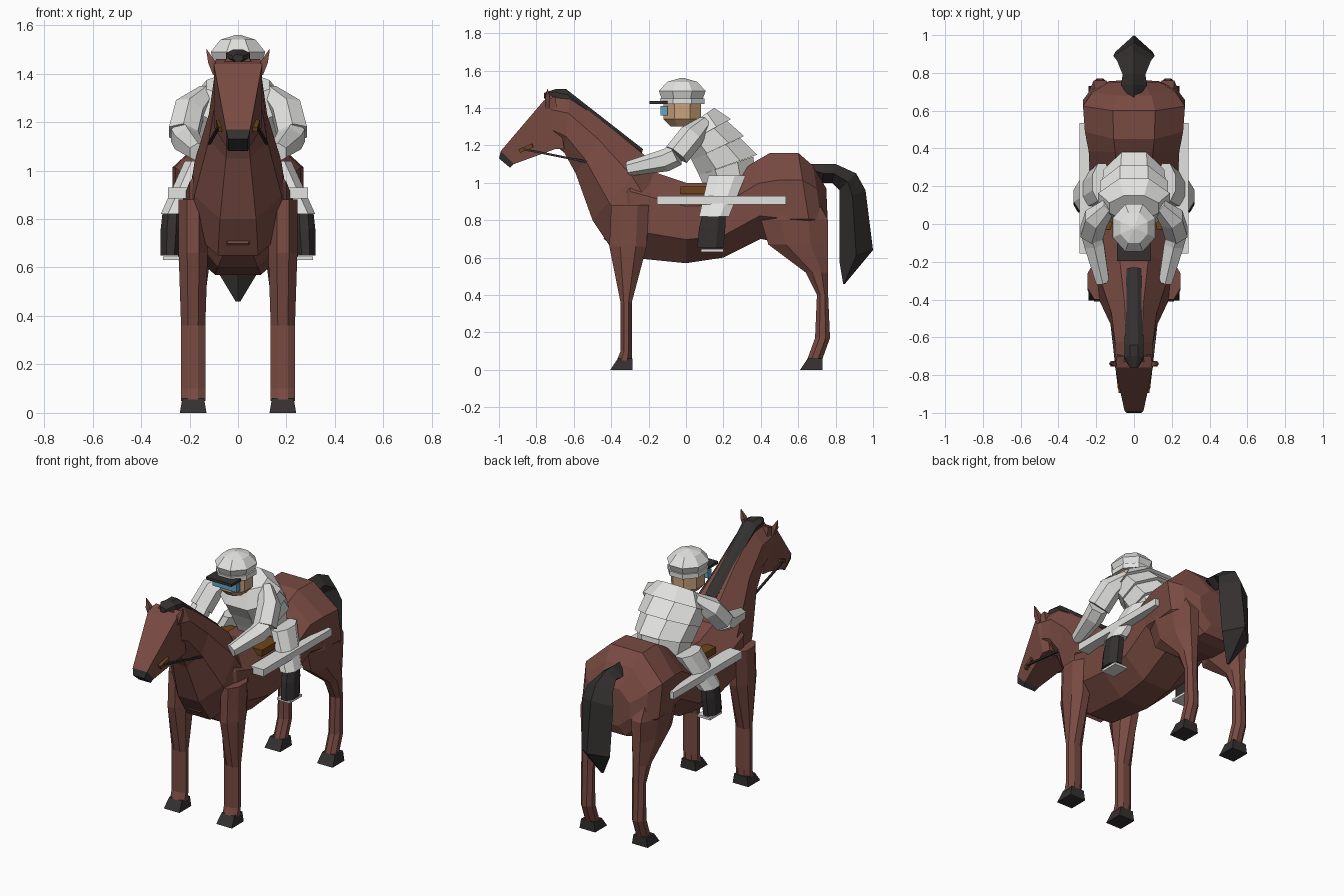
import bpy, bmesh, math
from mathutils import Vector

cube = bpy.data.objects.get("Cube")
if cube:
    bpy.data.objects.remove(cube, do_unlink=True)


def material(name, red, green, blue_part):
    mat = bpy.data.materials.new(name)
    mat.use_nodes = True
    color = (red, green, blue_part, 1)
    mat.diffuse_color = color
    mat.node_tree.nodes["Principled BSDF"].inputs["Base Color"].default_value = color
    return mat


coat = material("bay_coat", .19, .07, .055)
dark = material("dark_hair_and_leather", .035, .03, .03)
white = material("white_cloth", .76, .76, .75)
skin = material("skin", .6, .36, .2)
blue = material("blue_goggles", .12, .38, .57)
tan = material("saddle_leather", .16, .06, .01)


def skin_rings(name, mat, rings, mirror=False):
    """Bridge a list of point rings into one closed flat-shaded mesh."""
    bm = bmesh.new()
    loops = [[bm.verts.new(point) for point in ring] for ring in rings]
    for lower, upper in zip(loops, loops[1:]):
        for i in range(len(lower)):
            bm.faces.new((lower[i - 1], lower[i], upper[i], upper[i - 1]))
    bm.faces.new(loops[0])
    bm.faces.new(loops[-1])
    bmesh.ops.recalc_face_normals(bm, faces=bm.faces)
    mesh = bpy.data.meshes.new(name)
    bm.to_mesh(mesh)
    bm.free()
    mesh.materials.append(mat)
    obj = bpy.data.objects.new(name, mesh)
    bpy.context.collection.objects.link(obj)
    if mirror:
        obj.modifiers.new("Mirror", 'MIRROR').use_mirror_merge = False
    return obj


def section_ring(start, end, width, sides, pointed=False):
    """Regular outline spanning start to end, with a half width along x."""
    turn = 0 if pointed else math.pi / sides
    grow = 1 / math.cos(turn)
    middle, half = (start + end) / 2, (end - start) / 2
    across = Vector((width, 0, 0))
    angles = [turn + math.tau * i / sides for i in range(sides)]
    return [middle + grow * (half * math.sin(angle) + across * math.cos(angle))
            for angle in angles]


def loft(name, mat, sections, sides=8, pointed=False):
    """Each section: one edge (y, z), the opposite edge (y, z), half width."""
    rings = [section_ring(Vector((0, ya, za)), Vector((0, yb, zb)), width, sides, pointed)
             for ya, za, yb, zb, width in sections]
    return skin_rings(name, mat, rings)


def column(name, mat, x, levels, sides=8, splay=0, mirror=True):
    """Each level: height, centre y, half depth, half width; splay leans it outward."""
    top = max(level[0] for level in levels)
    rings = []
    for z, y, depth, width in levels:
        side = x + splay * (top - z)
        rings.append(section_ring(Vector((side, y - depth, z)),
                                  Vector((side, y + depth, z)), width, sides))
    return skin_rings(name, mat, rings, mirror)


def tube(name, mat, points, radii, sides=6):
    """Mirrored faceted tube through 3D points with a radius at each."""
    points = [Vector(point) for point in points]
    rings = []
    for k, (point, radius) in enumerate(zip(points, radii)):
        after = points[min(k + 1, len(points) - 1)]
        before = points[max(k - 1, 0)]
        along = (after - before).normalized()
        up = along.cross(Vector((1, 0, 0))).normalized()
        side = up.cross(along)
        angles = [math.tau * (i + .5) / sides for i in range(sides)]
        rings.append([point + radius * (up * math.sin(angle) + side * math.cos(angle))
                      for angle in angles])
    return skin_rings(name, mat, rings, mirror=True)


def box(name, mat, low, high, mirror=False):
    (x, y, z), (far_x, far_y, top) = low, high
    rings = [[(x, y, level), (far_x, y, level), (far_x, far_y, level), (x, far_y, level)]
             for level in (z, top)]
    return skin_rings(name, mat, rings, mirror)


# Horse trunk, neck and head
loft("horse_body", coat, [
    (-.44, .7, -.4, 1, .1), (-.3, .6, -.3, 1.1, .2), (0, .57, 0, 1, .23),
    (.2, .6, .2, 1, .23), (.4, .7, .38, 1.12, .24), (.58, .66, .45, 1.16, .26),
    (.68, .66, .6, 1.16, .27), (.74, .68, .68, 1.09, .22), (.76, .74, .75, .97, .13)])
loft("horse_neck", coat, [
    (-.4, .65, -.12, 1, .2), (-.5, .8, -.2, 1.13, .18), (-.59, 1.05, -.42, 1.31, .12),
    (-.65, 1.16, -.62, 1.46, .1), (-.7, 1.2, -.73, 1.47, .1)])
muzzle_edge = (-.99, 1.17, -.92, 1.1, .05)
loft("horse_head", coat, [
    (-.7, 1.46, -.65, 1.18, .09), (-.76, 1.44, -.7, 1.18, .1), muzzle_edge], sides=4)
loft("horse_muzzle", dark, [muzzle_edge, (-1, 1.13, -.94, 1.08, .04)], sides=4)
tube("ears", coat, [(.09, -.74, 1.4), (.11, -.74, 1.45), (.13, -.74, 1.5)],
     [.02, .02, .002], sides=4)

# Mane and tail
loft("mane", dark, [
    (-.76, 1.45, -.76, 1.48, .02), (-.72, 1.45, -.7, 1.5, .05),
    (-.62, 1.4, -.64, 1.5, .05), (-.25, 1.12, -.23, 1.18, .04)])
loft("tail", dark, [
    (.66, 1.05, .65, 1.1, .01), (.73, 1, .74, 1.1, .07), (.78, 1, .8, 1.1, .06),
    (.82, .96, .91, 1.05, .09), (.82, .9, .96, .96, .11), (.82, .58, 1, .64, .1),
    (.84, .46, .85, .46, .01)], sides=4, pointed=True)

# Horse legs and hooves
column("front_legs", coat, .185, [
    (.88, -.3, .1, .06), (.66, -.31, .1, .06), (.36, -.32, .03, .05),
    (.1, -.32, .03, .05), (.05, -.33, .04, .05)])
column("hind_legs", coat, .18, [
    (1, .55, .1, .06), (.8, .58, .18, .08), (.67, .6, .16, .07), (.52, .7, .06, .05),
    (.4, .73, .03, .04), (.17, .73, .04, .04), (.06, .69, .04, .04)])
for name, toe in (("front_hooves", -.345), ("hind_hooves", .67)):
    column(name, dark, .185, [(0, toe, .06, .055), (.06, toe + .02, .04, .045)], sides=4)

# Tack
box("saddle", tan, (-.19, -.03, .94), (.19, .15, .98))
tube("reins", dark, [(.08, -.87, 1.18), (.12, -.52, 1.11)], [.008, .008], sides=4)
tube("bit", tan, [(.07, -.89, 1.17), (.08, -.82, 1.2)], [.015, .015], sides=4)
box("stirrups", white, (.22, .08, .63), (.31, .2, .645), mirror=True)
box("side_boards", white, (.195, -.155, .885), (.288, .535, .93), mirror=True)

# Rider torso made of overlapping padded bands
bands = [(.11, .95, .35, 1.03, .13), (.07, 1.04, .36, 1.14, .15),
         (.03, 1.12, .29, 1.24, .17), (-.02, 1.2, .22, 1.33, .18),
         (.02, 1.31, .15, 1.4, .13)]
lip = Vector((0, 0, .02, .01, .01))
for number, (low, high) in enumerate(zip(bands, bands[1:])):
    loft(f"torso_band_{number}", white, [Vector(low) + lip, high])

# Rider limbs
elbow = (.225, -.05, 1.15)
tube("upper_arms", white, [(.13, .1, 1.32), (.2, .03, 1.25), elbow], [.04, .07, .07])
tube("forearms", white, [elbow, (.21, -.11, 1.12), (.165, -.31, 1.075)],
     [.06, .06, .04])
column("thighs", white, .17, [(1.04, .22, .1, .05), (.82, .15, .08, .05)], splay=.45)
column("boots", dark, .27, [(.84, .15, .06, .04), (.76, .14, .07, .045),
                            (.65, .13, .07, .04)], splay=.05)


# Rider head, helmet and goggles
def head_part(name, mat, profile):
    """Oval turned shape, slightly narrower than deep, from (height, half depth)."""
    levels = [(z, -.02, radius, radius * .9) for z, radius in profile]
    column(name, mat, 0, levels, mirror=False)


head_part("face", skin, [(1.3, .06), (1.34, .1), (1.44, .1)])
head_part("helmet_band", white, [(1.42, .12), (1.45, .12)])
head_part("helmet_dome", white, [(1.45, .11), (1.49, .125), (1.54, .08), (1.56, .01)])
box("helmet_peak", dark, (-.09, -.195, 1.42), (.09, -.1, 1.437))
box("goggles", blue, (-.085, -.135, 1.36), (.085, -.1, 1.41))
